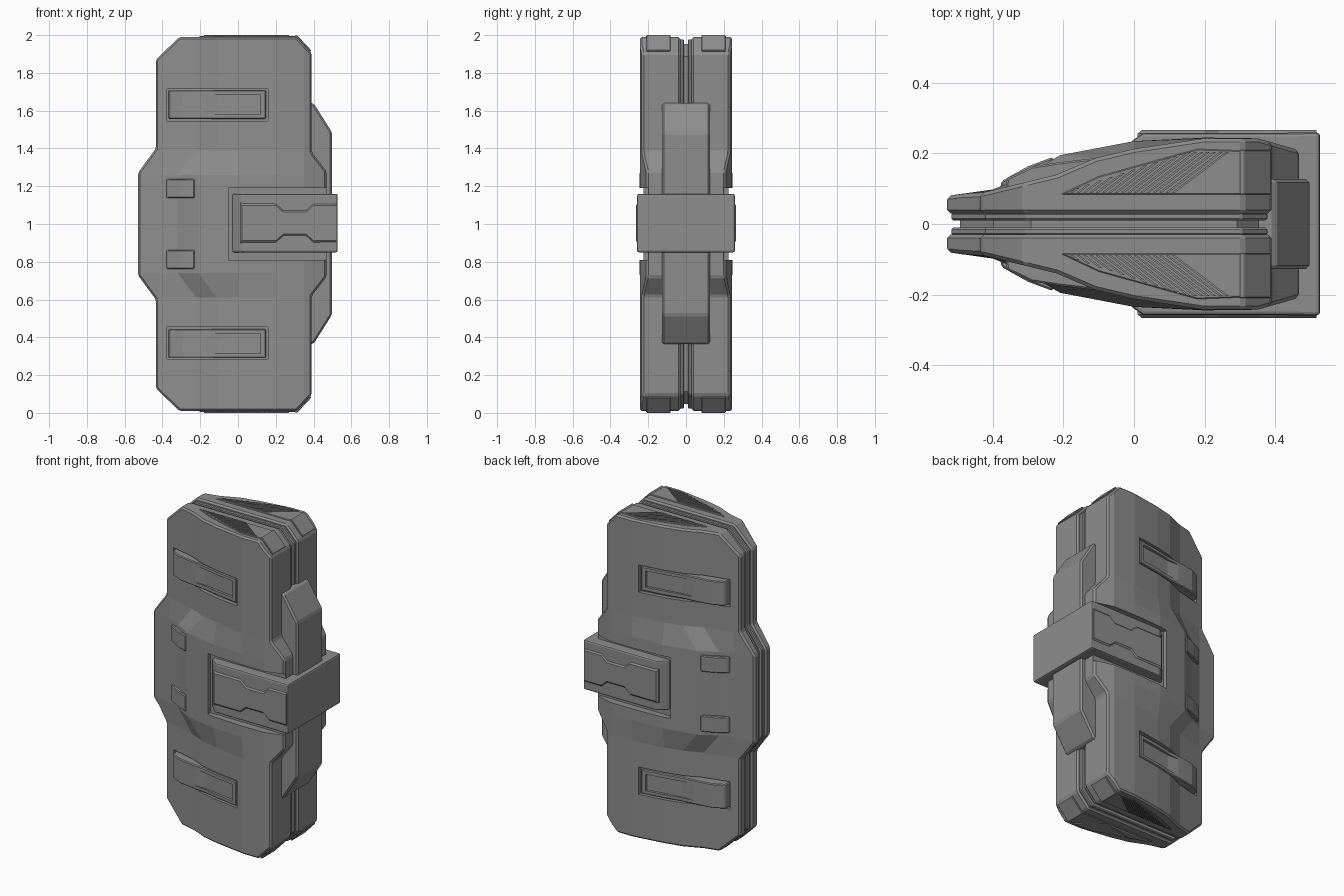
import bpy, bmesh

if "Cube" in bpy.data.objects:
    bpy.data.objects.remove(bpy.data.objects["Cube"])

XYZ = {'y': lambda a, b, d: (a, d, b), 'z': lambda a, b, d: (a, b, d)}
GREY = bpy.data.materials.new('dark_grey')
GREY.diffuse_color = (0.27, 0.27, 0.27, 1)
GREY.use_nodes = True
GREY.node_tree.nodes["Principled BSDF"].inputs["Base Color"].default_value = GREY.diffuse_color


def loft(name, sections, axis, bevel=0.0, seg=1, sym=''):
    """Solid through (depth, points) sections; sym mirrors in y about 0 and in z about 1."""
    bm = bmesh.new()
    rings = [[bm.verts.new(XYZ[axis](a, b, d)) for a, b in pts] for d, pts in sections]
    n = len(rings[0])
    bm.faces.new(rings[0])
    bm.faces.new(rings[-1])
    for r, s in zip(rings, rings[1:]):
        for i in range(n):
            j = (i + 1) % n
            bm.faces.new((r[i], r[j], s[j], s[i]))
    bmesh.ops.recalc_face_normals(bm, faces=bm.faces)
    me = bpy.data.meshes.new(name)
    bm.to_mesh(me)
    bm.free()
    me.materials.append(GREY)
    ob = bpy.data.objects.new(name, me)
    bpy.context.collection.objects.link(ob)
    if bevel:
        add_bevel(ob, bevel, seg)
    mirror(ob, sym)
    return ob


def prism(name, pts, axis, lo, hi, **kw):
    return loft(name, [(lo, pts), (hi, pts)], axis, **kw)


def add_bevel(ob, width, seg=1):
    m = ob.modifiers.new('bevel', 'BEVEL')
    m.width, m.segments = width, seg
    m.limit_method, m.angle_limit = 'ANGLE', 0.55
    bake(ob)


def bake(ob):
    dg = bpy.context.evaluated_depsgraph_get()
    me = bpy.data.meshes.new_from_object(ob.evaluated_get(dg))
    ob.modifiers.clear()
    ob.data = me


def boolean(ob, other, op):
    m = ob.modifiers.new(op, 'BOOLEAN')
    m.object, m.operation, m.solver = other, op, 'EXACT'
    bake(ob)
    bpy.data.objects.remove(other)


def mirror(ob, sym):
    bm = bmesh.new()
    bm.from_mesh(ob.data)
    for ax in sym:
        new = bmesh.ops.duplicate(bm, geom=bm.verts[:] + bm.edges[:] + bm.faces[:])['geom']
        for g in new:
            if isinstance(g, bmesh.types.BMVert):
                if ax == 'y':
                    g.co.y *= -1
                else:
                    g.co.z = 2 - g.co.z
        bmesh.ops.reverse_faces(bm, faces=[g for g in new if isinstance(g, bmesh.types.BMFace)])
    bm.to_mesh(ob.data)
    bm.free()


def outline(d):
    """Front outline of the case, inset by d."""
    right = [(-0.53 + d, 1.27), (-0.435 + d, 1.40), (-0.435 + d, 1.87 - d / 2), (-0.31 + d / 2, 1.99 - d),
             (0.31 - d / 2, 1.99 - d), (0.39 - d, 1.905 - d / 2), (0.39 - d, 1.38), (0.468 - d, 1.28)]
    return right + [(x, 2 - z) for x, z in reversed(right)]


# Shell halves: thickness loft cut to the front outline
mid = [(-0.6, 0.07), (-0.4, 0.098), (-0.32, 0.13), (-0.21, 0.195), (0.0, 0.235), (0.2, 0.245),
       (0.35, 0.243), (0.5, 0.20), (0.5, 0.03), (-0.6, 0.03)]
end = [(-0.6, 0.05), (-0.4, 0.096), (-0.22, 0.14), (-0.11, 0.187), (0.0, 0.213), (0.2, 0.243),
       (0.35, 0.243), (0.5, 0.20), (0.5, 0.03), (-0.6, 0.03)]
shell = loft('shell_halves', [(-0.1, end), (0.61, end), (0.74, mid), (1.26, mid), (1.39, end), (2.1, end)], 'z')
boolean(shell, prism('cut_outline', outline(0), 'y', 0.0, 0.5), 'INTERSECT')
add_bevel(shell, 0.014)

# Clamp slot and handle recesses
boolean(shell, prism('cut_slot', [(-0.05, 0.81), (0.6, 0.81), (0.6, 1.19), (-0.05, 1.19)],
                     'y', 0.20, 0.4), 'DIFFERENCE')
recess = [(-0.375, 0.078), (-0.3, 0.095), (-0.19, 0.125), (-0.1, 0.165), (0.0, 0.188), (0.16, 0.213),
          (0.16, 0.4), (-0.375, 0.4)]
for z in (0.285, 1.545):
    boolean(shell, prism('cut_recess', recess, 'z', z, z + 0.17), 'DIFFERENCE')
mirror(shell, 'y')

# Seam layers between the halves
prism('seam_rim', outline(0.012), 'y', 0.010, 0.032, bevel=0.005, sym='y')
prism('seam_core', outline(0.036), 'y', -0.011, 0.011)

# Handle bars filling the recesses, each with a shallow finger groove
bar = prism('handle_bars', [(-0.368, 0.07), (-0.36, 0.13), (-0.29, 0.163), (-0.22, 0.174), (-0.1, 0.188),
                            (0.0, 0.209), (0.148, 0.232), (0.148, 0.19), (0.0, 0.16), (-0.2, 0.09)],
            'z', 1.557, 1.708, bevel=0.005)
boolean(bar, prism('cut_groove', [(-0.19, 0.1795), (-0.1, 0.177), (0.0, 0.193), (0.12, 0.212),
                                  (0.12, 0.3), (-0.19, 0.3)], 'z', 1.583, 1.685), 'DIFFERENCE')
mirror(bar, 'yz')

# Small tabs on the thin side
prism('side_tabs', [(-0.385, 0.08), (-0.375, 0.122), (-0.3, 0.164), (-0.23, 0.19), (-0.225, 0.11)],
      'z', 1.137, 1.237, bevel=0.005, sym='yz')

# Spine fin on the thick side
prism('spine', [(0.3, 0.365), (0.40, 0.365), (0.498, 0.52), (0.498, 1.485), (0.40, 1.64), (0.3, 1.64)],
      'y', -0.127, 0.127, bevel=0.010)

# Clamp wrapping round the spine into the slots
half = [(0.455, 0.19), (-0.03, 0.19), (-0.03, 0.21), (0.0, 0.24), (0.025, 0.258), (0.528, 0.259)]
prism('clamp', half + [(x, -y) for x, y in reversed(half)], 'z', 0.85, 1.16, bevel=0.012, seg=2)


def ridge(d):
    top = [(0.01 + d, 1.11 - d), (0.20, 1.11 - d), (0.24, 1.075 - d), (0.36, 1.075 - d),
           (0.40, 1.11 - d), (0.518, 1.11 - d)]
    return top + [(x, 2.01 - z) for x, z in reversed(top)]


loft('clamp_ridges', [(0.24, ridge(0)), (0.256, ridge(0)), (0.266, ridge(0.012))], 'y', sym='y')

# End caps: vent pads, diagonal slats and chamfered corner blocks
prism('vent_pads', [(-0.21, 0.083), (0.31, 0.083), (0.31, 0.208), (0.18, 0.213), (-0.1, 0.135)],
      'z', 1.96, 1.995, bevel=0.003, sym='yz')
for i in range(17):
    x0 = -0.18 + i * 0.018
    x1 = min((0.75 * x0 + 0.066) / 0.42, x0 + 0.153)
    y1 = 0.09 + 0.75 * (x1 - x0)
    prism('vent_slat', [(x0, 0.09), (x0 + 0.009, 0.09), (x1 + 0.009, y1), (x1, y1)],
          'z', 1.985, 2.0, sym='yz')
prism('corner_blocks', [(0.26, 1.95), (0.305, 2.0), (0.312, 2.0), (0.389, 1.918), (0.365, 1.90)],
      'y', 0.083, 0.21, bevel=0.003, sym='yz')
